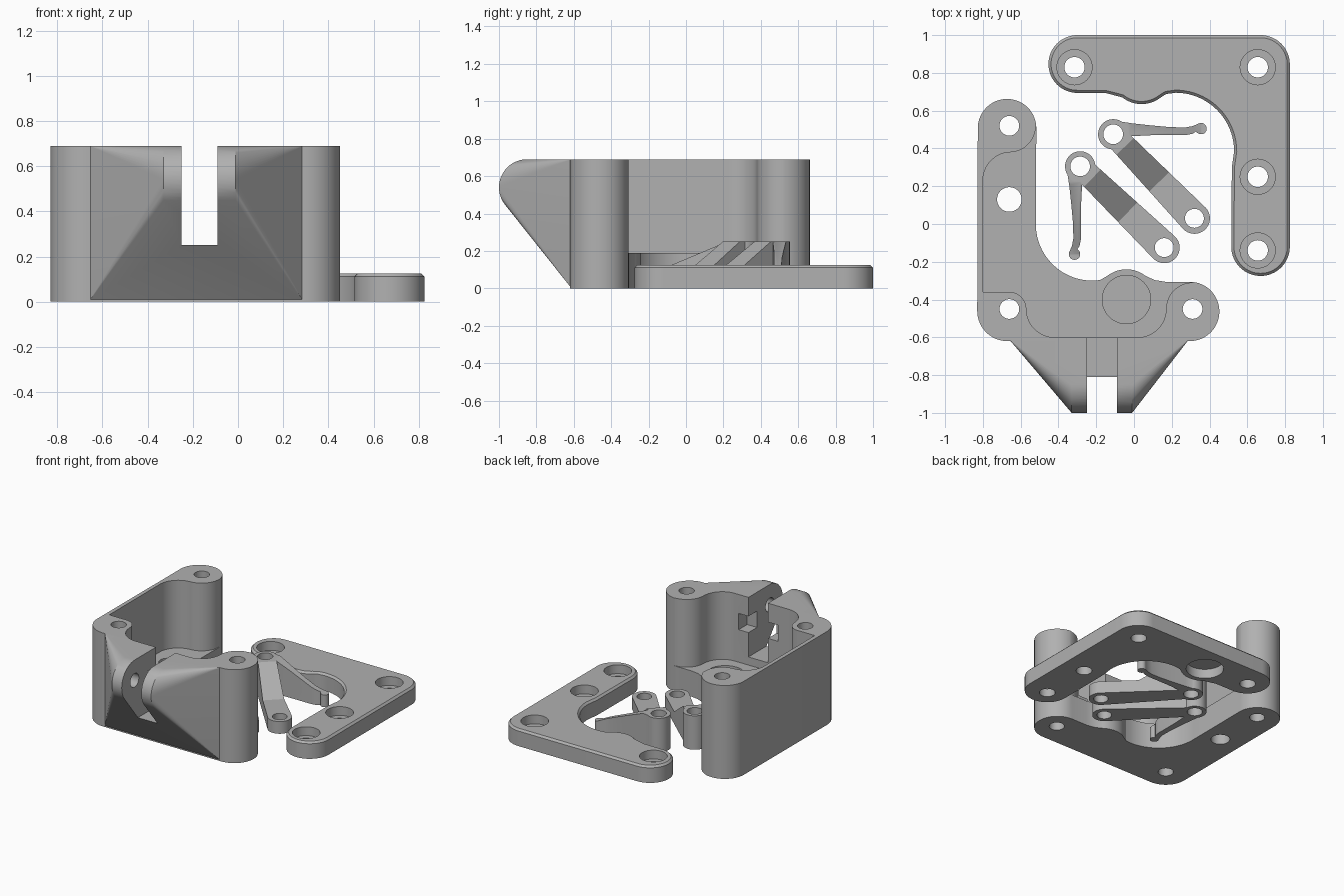
import bpy, bmesh, math
from mathutils import Vector, Matrix

if "Cube" in bpy.data.objects:
    bpy.data.objects.remove(bpy.data.objects["Cube"], do_unlink=True)

grey = bpy.data.materials.new("plain_grey")
grey.use_nodes = True
grey.diffuse_color = (0.44, 0.44, 0.44, 1)
grey.node_tree.nodes["Principled BSDF"].inputs["Base Color"].default_value = grey.diffuse_color


def arc(cx, cy, r, a0, a1, n=20):
    angles = [math.radians(a0 + (a1 - a0) * i / n) for i in range(n + 1)]
    return [(cx + r * math.cos(a), cy + r * math.sin(a)) for a in angles]


def make_object(name, bm):
    bmesh.ops.recalc_face_normals(bm, faces=bm.faces)
    mesh = bpy.data.meshes.new(name)
    bm.to_mesh(mesh)
    bm.free()
    mesh.materials.append(grey)
    ob = bpy.data.objects.new(name, mesh)
    bpy.context.collection.objects.link(ob)
    return ob


def prism(name, pts, z0, z1, chamfer=0, matrix=None):
    """Extrude a flat outline from z0 to z1."""
    bm = bmesh.new()
    face = bm.faces.new([bm.verts.new((x, y, z0)) for x, y in pts])
    top = bmesh.ops.extrude_face_region(bm, geom=[face])["geom"]
    verts = [g for g in top if isinstance(g, bmesh.types.BMVert)]
    bmesh.ops.translate(bm, verts=verts, vec=(0, 0, z1 - z0))
    bmesh.ops.recalc_face_normals(bm, faces=bm.faces)
    if chamfer:
        edges = [e for e in bm.edges if all(abs(v.co.z - z1) < 1e-5 for v in e.verts)]
        bmesh.ops.bevel(bm, geom=edges, offset=chamfer, segments=1, affect='EDGES')
    if matrix:
        bm.transform(matrix)
    return make_object(name, bm)


def disc(x, y, r, z0, z1):
    return prism("round_tool", arc(x, y, r, 0, 352.5, 47), z0, z1)


def box(x0, x1, y0, y1, z0, z1):
    return prism("box_tool", [(x0, y0), (x1, y0), (x1, y1), (x0, y1)], z0, z1)


def combine(ob, operation, *tools):
    """Apply boolean operations and discard the tools."""
    for tool in tools:
        mod = ob.modifiers.new("shape", 'BOOLEAN')
        mod.operation, mod.solver, mod.object = operation, 'EXACT', tool
        bpy.context.view_layer.update()
        graph = bpy.context.evaluated_depsgraph_get()
        mesh = bpy.data.meshes.new_from_object(ob.evaluated_get(graph))
        ob.modifiers.clear()
        ob.data = mesh
        bpy.data.objects.remove(tool, do_unlink=True)


def finish(ob):
    bpy.ops.object.select_all(action='DESELECT')
    ob.select_set(True)
    bpy.context.view_layer.objects.active = ob
    bpy.ops.object.shade_smooth_by_angle(angle=math.radians(25))


# Housing outline, full height
outline = (arc(-0.67, -0.46, 0.16, 180, 270) + arc(0.295, -0.463, 0.157, 270, 450, 32)
           + [(0.165, -0.306), (0.11, -0.297)] + arc(-0.04, -0.405, 0.165, 52, 128)
           + [(-0.18, -0.297)] + arc(-0.22, 0, 0.3, 270, 180)
           + arc(-0.672, 0.507, 0.155, 0, 180, 32))
body = prism("housing", outline, 0, 0.69)

# Open cavity above the floor, leaving the thin walls and three posts
cavity = (arc(-0.65, 0.23, 0.15, 180, 90) + arc(-0.66, 0.52, 0.14, 270, 360)
          + [(-0.5, 0.52), (0.6, 0.52), (0.6, -0.29), (0.31, -0.29)]
          + arc(0.31, -0.45, 0.14, 90, 180) + arc(0.02, -0.45, 0.15, 0, -90)
          + arc(-0.42, -0.45, 0.15, 270, 180) + arc(-0.66, -0.45, 0.09, 0, 90)
          + [(-0.8, -0.36)])
combine(body, 'DIFFERENCE', prism("cavity_tool", cavity, 0.19, 0.9))

# Tapered front mount, a hull from the wall to a rounded nose
bm = bmesh.new()
for x in (-0.66, 0.29):
    for z in (0, 0.69):
        bm.verts.new((x, -0.612, z))
for x in (-0.33, -0.01):
    for y, z in arc(-0.85, 0.54, 0.15, 0, 352.5, 47):
        bm.verts.new((x, y, z))
hull = bmesh.ops.convex_hull(bm, input=bm.verts)
loose = [v for v in bm.verts if not v.link_faces]
bmesh.ops.delete(bm, geom=loose, context='VERTS')
combine(body, 'UNION', make_object("front_mount", bm))

# Slot, nut recess, blind cross hole, bearing pocket and screw holes
cross = prism("cross_tool", arc(0, 0, 0.05, 0, 352.5, 47), -0.17, 0.17, 0,
              Matrix.Translation((-0.17, -0.85, 0.54)) @ Matrix.Rotation(math.pi / 2, 4, 'Y'))
combine(body, 'DIFFERENCE',
        box(-0.25, -0.09, -1.1, -0.5, 0.25, 0.9),
        box(-0.33, -0.01, -0.7, -0.58, 0.43, 0.55),
        cross,
        disc(-0.04, -0.40, 0.128, 0.08, 0.4),
        disc(-0.66, 0.52, 0.052, -0.1, 0.9),
        disc(-0.66, 0.13, 0.065, -0.1, 0.9),
        disc(-0.66, -0.45, 0.052, -0.1, 0.9),
        disc(0.31, -0.45, 0.052, -0.1, 0.9))
finish(body)

# Cover plate with chamfered top edge
outline = (arc(0.67, 0.845, 0.155, 0, 90) + arc(-0.3, 0.847, 0.153, 90, 270, 32)
           + [(-0.15, 0.693), (-0.11, 0.683)] + arc(0.04, 0.8, 0.165, 232, 308)
           + [(0.17, 0.688)] + arc(0.22, 0.385, 0.31, 90, 0)
           + [(0.518, 0.3)] + arc(0.67, -0.12, 0.155, 180, 360, 32))
cover = prism("cover_plate", outline, 0, 0.125, 0.014)
for x, y in ((-0.315, 0.83), (0.655, 0.83), (0.655, 0.25), (0.655, -0.14)):
    combine(cover, 'DIFFERENCE', disc(x, y, 0.054, -0.1, 0.3), disc(x, y, 0.093, 0.06, 0.3))
combine(cover, 'DIFFERENCE', disc(0.04, 0.8, 0.128, -0.1, 0.07))
finish(cover)


def lever(name, matrix):
    """Ramped arm with a pivot at each end and a thin tapering spring tail."""
    end = Vector((0.445, -0.43))
    angle = math.atan2(end.y, end.x)
    turn = Matrix.Rotation(angle, 4, 'Z')
    # Arm plan cut to its ramped side profile
    plan = arc(0, 0, 0.06, 90, 270) + arc(end.length, 0, 0.082, -90, 90)
    arm = prism(name, plan, 0, 0.3)
    side = [(-0.3, 0), (1, 0), (1, 0.09), (0.35, 0.09), (0.09, 0.25), (-0.3, 0.25)]
    upright = Matrix.Rotation(math.pi / 2, 4, 'X')
    combine(arm, 'INTERSECT', prism("ramp_tool", side, -0.3, 0.3, 0, upright))
    arm.data.transform(turn)
    # Spring tail with a rounded tip
    plan = [(0, 0.03), (-0.075, 0.01), (-0.058, -0.1), (-0.047, -0.2), (-0.038, -0.3),
            (-0.036, -0.38), (-0.043, -0.42)] + arc(-0.03, -0.465, 0.03, 150, 420) \
        + [(-0.003, -0.42), (0.005, -0.38), (0.005, -0.2), (0.01, -0.1)]
    spring = prism("spring", plan, 0, 0.3)
    side = [(-0.55, 0), (0.2, 0), (0.2, 0.25), (-0.085, 0.25), (-0.465, 0.09), (-0.55, 0.09)]
    facing = Matrix.Rotation(math.pi / 2, 4, 'Z') @ upright
    combine(spring, 'INTERSECT', prism("taper_tool", side, -0.31, 0.31, 0, facing))
    combine(arm, 'UNION', disc(0, 0, 0.08, 0, 0.25), spring)
    combine(arm, 'DIFFERENCE', disc(0, 0, 0.052, -0.1, 0.4),
            disc(end.x, end.y, 0.05, -0.1, 0.4))
    bm = bmesh.new()
    bm.from_mesh(arm.data)
    bm.transform(matrix)
    bmesh.ops.recalc_face_normals(bm, faces=bm.faces)
    bm.to_mesh(arm.data)
    bm.free()
    finish(arm)


# Matching pair of levers, the second mirrored across the diagonal
mirror = Matrix(((0, -1, 0, 0), (-1, 0, 0, 0), (0, 0, 1, 0), (0, 0, 0, 1)))
lever("lever_right", Matrix.Translation((-0.285, 0.305, 0)))
lever("lever_left", Matrix.Translation((-0.11, 0.475, 0)) @ mirror)
